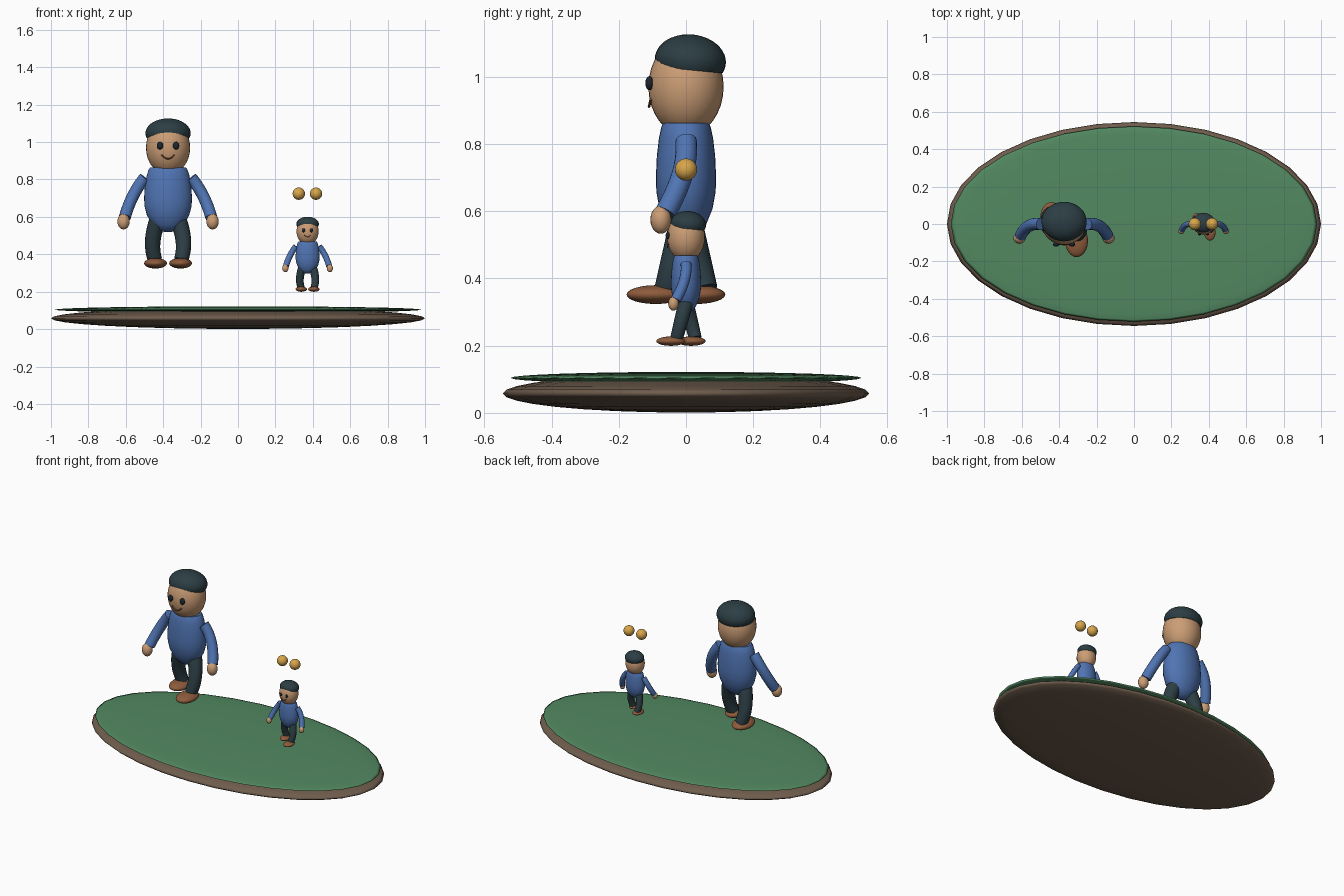
import bpy, bmesh, math
from mathutils import Vector, Matrix

if "Cube" in bpy.data.objects:
    bpy.data.objects.remove(bpy.data.objects["Cube"])


def material(name, rgb):
    m = bpy.data.materials.new(name)
    m.diffuse_color = (*rgb, 1)
    m.use_nodes = True
    m.node_tree.nodes["Principled BSDF"].inputs["Base Color"].default_value = m.diffuse_color
    return m


BLUE = material("blue_cloth", (0.08, 0.175, 0.45))
SKIN = material("skin", (0.60, 0.34, 0.18))
DARK = material("dark_cloth", (0.025, 0.048, 0.058))
BLACK = material("eye_dark", (0.012, 0.02, 0.03))
GREEN = material("grass", (0.085, 0.25, 0.12))
EARTH = material("earth", (0.16, 0.11, 0.075))
SHOE = material("leather", (0.27, 0.105, 0.045))
GOLD = material("gold", (0.68, 0.38, 0.07))


def finish(bm, name, mat, frame=Matrix(), angle=40):
    bmesh.ops.recalc_face_normals(bm, faces=bm.faces[:])
    bm.transform(frame)
    me = bpy.data.meshes.new(name)
    bm.to_mesh(me)
    bm.free()
    me.materials.append(mat)
    ob = bpy.data.objects.new(name, me)
    bpy.context.collection.objects.link(ob)
    bpy.ops.object.select_all(action='DESELECT')
    ob.select_set(True)
    bpy.context.view_layer.objects.active = ob
    bpy.ops.object.shade_smooth_by_angle(angle=math.radians(angle))
    return ob


def ellipsoid(name, centre, radii, mat, frame=Matrix(), seg=32, rings=16):
    bm = bmesh.new()
    bmesh.ops.create_uvsphere(bm, u_segments=seg, v_segments=rings, radius=1)
    bm.transform(Matrix.Translation(centre) @ Matrix.Diagonal((*radii, 1)))
    return finish(bm, name, mat, frame, 180)


def skin_rings(bm, rings):
    n = len(rings[0])
    for a, b in zip(rings, rings[1:]):
        for i in range(n):
            bm.faces.new((a[i], a[(i + 1) % n], b[(i + 1) % n], b[i]))
    bm.faces.new(rings[0])
    bm.faces.new(rings[-1])


def lathe(name, profile, mat, frame, local=Matrix(), seg=32):
    """Revolve (radius, z) points, closed at both ends."""
    bm = bmesh.new()
    skin_rings(bm, [[bm.verts.new((r * math.cos(t), r * math.sin(t), z))
                     for t in (2 * math.pi * i / seg for i in range(seg))]
                    for r, z in profile])
    return finish(bm, name, mat, frame @ local)


def tube(name, a, b, c, radii, mat, frame, seg=16, steps=10):
    """Tapered tube passing through a, b, c."""
    a, b, c = Vector(a), Vector(b), Vector(c)
    k = 2 * b - (a + c) / 2
    bm = bmesh.new()
    rings = []
    for s in range(steps + 1):
        t = s / steps
        p = a * (1 - t) ** 2 + k * 2 * t * (1 - t) + c * t * t
        d = ((k - a) * (1 - t) + (c - k) * t).normalized()
        u = d.cross(Vector((0, 1, 0.01))).normalized()
        v = d.cross(u)
        r = radii[0] + (radii[1] - radii[0]) * t
        rings.append([bm.verts.new(p + r * (u * math.cos(q) + v * math.sin(q)))
                      for q in (2 * math.pi * i / seg for i in range(seg))])
    skin_rings(bm, rings)
    return finish(bm, name, mat, frame)


def figure(tag, frame):
    # egg-shaped torso with flat top
    lathe(tag + "_torso",
          [(0.012, 0.195), (0.05, 0.206), (0.085, 0.236), (0.113, 0.285),
           (0.126, 0.335), (0.128, 0.38), (0.124, 0.44), (0.115, 0.495),
           (0.104, 0.53), (0.096, 0.54)],
          BLUE, frame, Matrix.Diagonal((1, 0.70, 1, 1)))
    # head
    ellipsoid(tag + "_head", (0, 0, 0.647), (0.118, 0.112, 0.145), SKIN, frame)
    # cap: flattened dome with a rounded lower edge, tilted up at the front
    dome = [(math.cos(t), math.sin(t)) for t in
            (math.radians(-21 + 110 * i / 13) for i in range(14))]
    lathe(tag + "_cap", dome, DARK, frame,
          Matrix.Translation((0, 0.013, 0.725))
          @ Matrix.Rotation(math.radians(-5.5), 4, 'X')
          @ Matrix.Diagonal((0.121, 0.106, 0.078, 1)))
    # smile
    tube(tag + "_mouth", (-0.034, -0.105, 0.609), (0, -0.110, 0.588),
         (0.034, -0.105, 0.609), (0.004, 0.004), SHOE, frame, seg=8)
    for s, side in ((-1, "left"), (1, "right")):
        ellipsoid(f"{tag}_{side}_eye", (s * 0.043, -0.109, 0.658),
                  (0.017, 0.012, 0.021), BLACK, frame, 16, 10)
        # arm and hand
        tube(f"{tag}_{side}_arm", (s * 0.124, 0, 0.487), (s * 0.187, -0.01, 0.39),
             (s * 0.231, -0.06, 0.275), (0.032, 0.032), BLUE, frame)
        ellipsoid(f"{tag}_{side}_hand", (s * 0.238, -0.075, 0.252),
                  (0.033, 0.031, 0.042), SKIN, frame, 20, 12)
        # striding leg and shoe
        tube(f"{tag}_{side}_leg", (s * 0.055, 0, 0.26), (s * 0.082, -s * 0.030, 0.145),
             (s * 0.069, -s * 0.056, 0.045), (0.045, 0.038), DARK, frame)
        ellipsoid(f"{tag}_{side}_shoe", (s * 0.067, -s * 0.060 - 0.030, 0.029),
                  (0.061, 0.087, 0.028), SHOE, frame, 24, 12)


# ground disc with grass layer
ellipsoid("earth_base", (0, 0, 0.058), (1.0, 0.545, 0.057), EARTH)
ellipsoid("grass_top", (0, 0, 0.104), (0.98, 0.522, 0.018), GREEN)

# large and half-size figure
figure("large_figure", Matrix.Translation((-0.374, 0, 0.323)))
figure("small_figure", Matrix.Translation((0.372, 0, 0.199)) @ Matrix.Scale(0.5, 4))

# two floating balls above the small figure
for x in (-0.046, 0.046):
    ellipsoid("gold_ball", (0.371 + x, 0, 0.724), (0.033,) * 3, GOLD, seg=24, rings=12)
